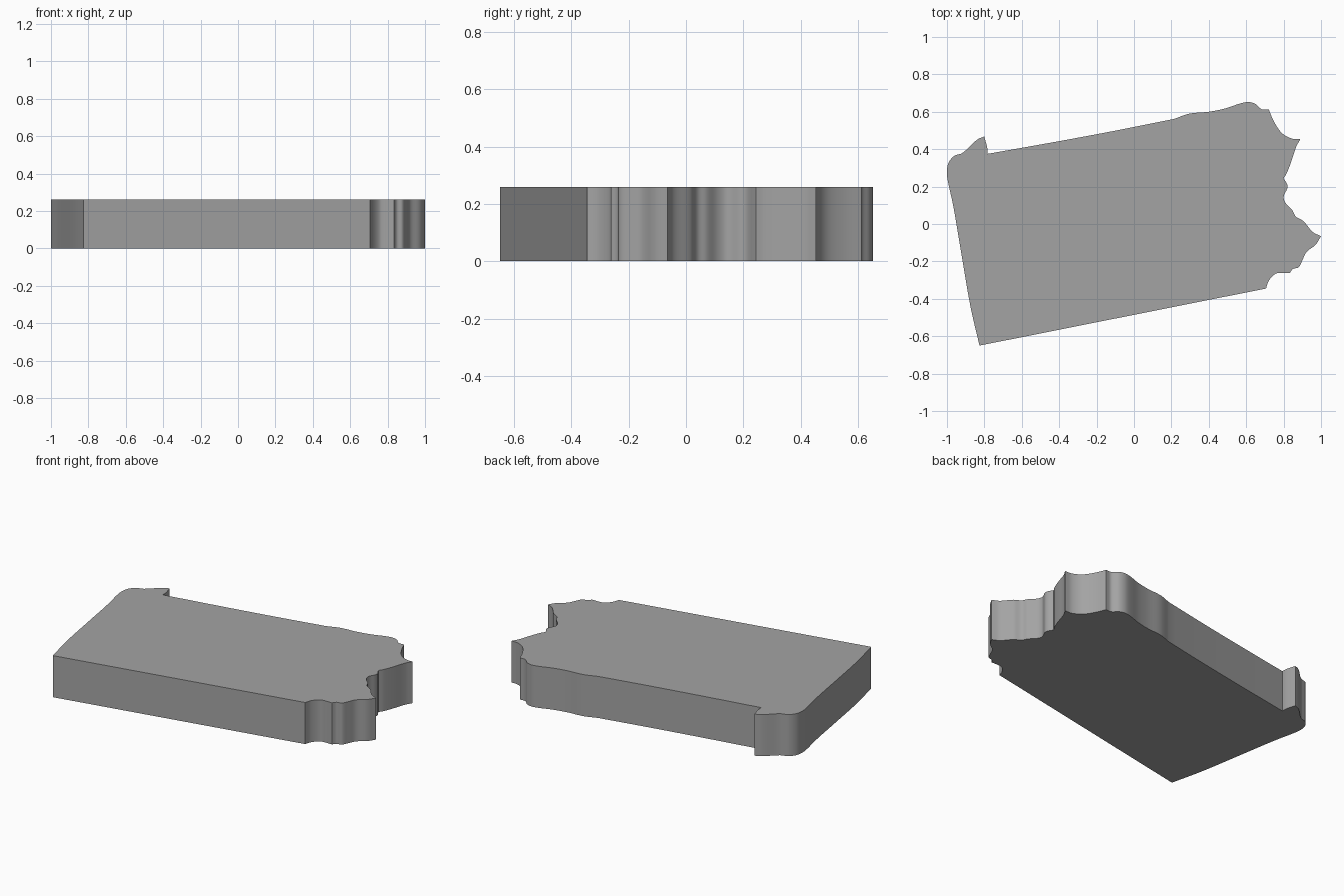
import bpy, bmesh
from mathutils import Vector

if "Cube" in bpy.data.objects:
    bpy.data.objects.remove(bpy.data.objects["Cube"])

HEIGHT = 0.26

# Smooth runs of the outline (counter-clockwise); each run ends at a sharp corner
# where the next one begins
runs = [
    # bottom edge
    [(-.826, -.65), (.706, -.345)],
    # lower right notches
    [(.706, -.345), (.72, -.305), (.755, -.267), (.79, -.262), (.833, -.262)],
    [(.833, -.262), (.85, -.24), (.88, -.232), (.9, -.195), (.922, -.15),
     (.97, -.112), (1.0, -.065)],
    # right wavy edge
    [(1.0, -.065), (.955, -.042), (.906, .015), (.865, .04), (.847, .073),
     (.812, .11), (.8, .145), (.821, .2), (.8, .245)],
    [(.8, .245), (.817, .272), (.842, .337), (.868, .415), (.89, .453)],
    # upper right scoop and bump
    [(.89, .453), (.842, .457), (.79, .487), (.75, .545), (.72, .613)],
    [(.72, .613), (.683, .613), (.65, .642), (.612, .652), (.57, .645),
     (.485, .617), (.4, .6), (.297, .59), (.215, .562)],
    # long top edge
    [(.215, .562), (-.1, .499), (-.4, .443), (-.783, .375)],
    # upper left horn and side
    [(-.783, .375), (-.785, .41), (-.801, .468)],
    [(-.801, .468), (-.84, .45), (-.917, .38), (-.96, .365), (-.99, .33),
     (-1.0, .29), (-.997, .24), (-.965, .09), (-.922, -.165),
     (-.874, -.443), (-.826, -.65)],
]


def smooth_run(points, steps=5):
    """Hermite samples through the points, without the last one."""
    p = [Vector(q) for q in points]
    if len(p) == 2:
        return p[:1]
    p = [2 * p[0] - p[1]] + p + [2 * p[-1] - p[-2]]
    out = []
    for a, b, c, d in zip(p, p[1:], p[2:], p[3:]):
        # tangents scaled by segment length to avoid overshoot
        length = (c - b).length
        m0 = (c - a).normalized() * length
        m1 = (d - b).normalized() * length
        for i in range(steps):
            t = i / steps
            out.append((2*t**3 - 3*t**2 + 1) * b + (t**3 - 2*t**2 + t) * m0
                       + (3*t**2 - 2*t**3) * c + (t**3 - t**2) * m1)
    return out


# Flat outline extruded into a slab
outline = [v for run in runs for v in smooth_run(run)]
bm = bmesh.new()
base = bm.faces.new([bm.verts.new((v.x, v.y, 0)) for v in outline])
top = bmesh.ops.extrude_face_region(bm, geom=[base], use_keep_orig=True)
bmesh.ops.translate(bm, vec=(0, 0, HEIGHT),
                    verts=[g for g in top["geom"] if isinstance(g, bmesh.types.BMVert)])
bmesh.ops.recalc_face_normals(bm, faces=bm.faces)
mesh = bpy.data.meshes.new("outline_slab")
bm.to_mesh(mesh)
bm.free()

# Dark grey finish
grey = bpy.data.materials.new("dark_grey")
grey.diffuse_color = (0.37, 0.37, 0.37, 1)
grey.use_nodes = True
grey.node_tree.nodes["Principled BSDF"].inputs["Base Color"].default_value = grey.diffuse_color
mesh.materials.append(grey)

slab = bpy.data.objects.new("outline_slab", mesh)
bpy.context.collection.objects.link(slab)
bpy.context.view_layer.objects.active = slab
slab.select_set(True)
bpy.ops.object.shade_smooth_by_angle(angle=0.6)
